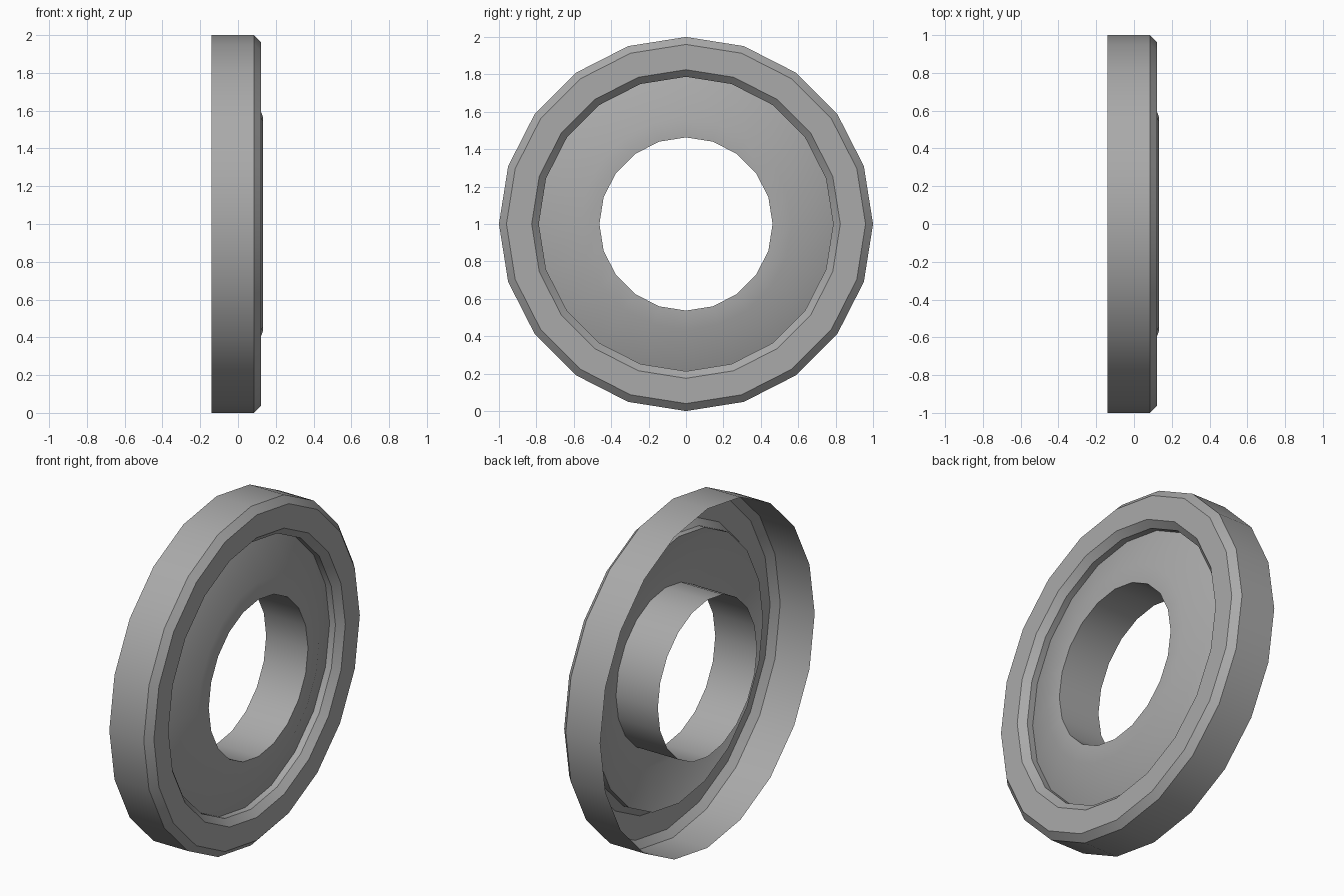
import bpy
import bmesh
from math import sin, cos, pi, radians

cube = bpy.data.objects.get("Cube")
if cube:
    bpy.data.objects.remove(cube, do_unlink=True)

SIDES = 20

# One plain grey for the whole wheel
grey = bpy.data.materials.new("mid_grey")
grey.use_nodes = True
colour = (0.4, 0.4, 0.4, 1)
grey.diffuse_color = colour
grey.node_tree.nodes["Principled BSDF"].inputs["Base Color"].default_value = colour


def lathe(name, profile):
    """Spin (x, radius) points around the x axis as an open shell."""
    bm = bmesh.new()
    rings = []
    for x, r in profile:
        rings.append([bm.verts.new((x, r * sin(2 * pi * i / SIDES), 1 + r * cos(2 * pi * i / SIDES)))
                      for i in range(SIDES)])
    for a, b in zip(rings, rings[1:]):
        for i in range(SIDES):
            j = (i + 1) % SIDES
            bm.faces.new((a[i], b[i], b[j], a[j]))
    bm.normal_update()
    # Outermost band must face away from the axle
    bm.faces.ensure_lookup_table()
    if bm.faces[0].normal.z < 0:
        bmesh.ops.reverse_faces(bm, faces=bm.faces[:])
    mesh = bpy.data.meshes.new(name)
    bm.to_mesh(mesh)
    bm.free()
    mesh.materials.append(grey)
    obj = bpy.data.objects.new(name, mesh)
    bpy.context.collection.objects.link(obj)
    bpy.ops.object.select_all(action='DESELECT')
    obj.select_set(True)
    bpy.context.view_layer.objects.active = obj
    bpy.ops.object.shade_smooth_by_angle(angle=radians(30))
    return obj


# Tread, chamfered rim, recessed step, raised dish and hub sleeve
lathe("wheel_ring", [
    (-0.14, 1.0), (0.085, 1.0),       # tread
    (0.123, 0.96), (0.123, 0.825),    # chamfer and rim face
    (0.085, 0.787), (0.047, 0.787),   # inner bevel and step
    (0.133, 0.565), (0.133, 0.463),   # dish and hub face
    (-0.14, 0.463),                   # hub sleeve
])
